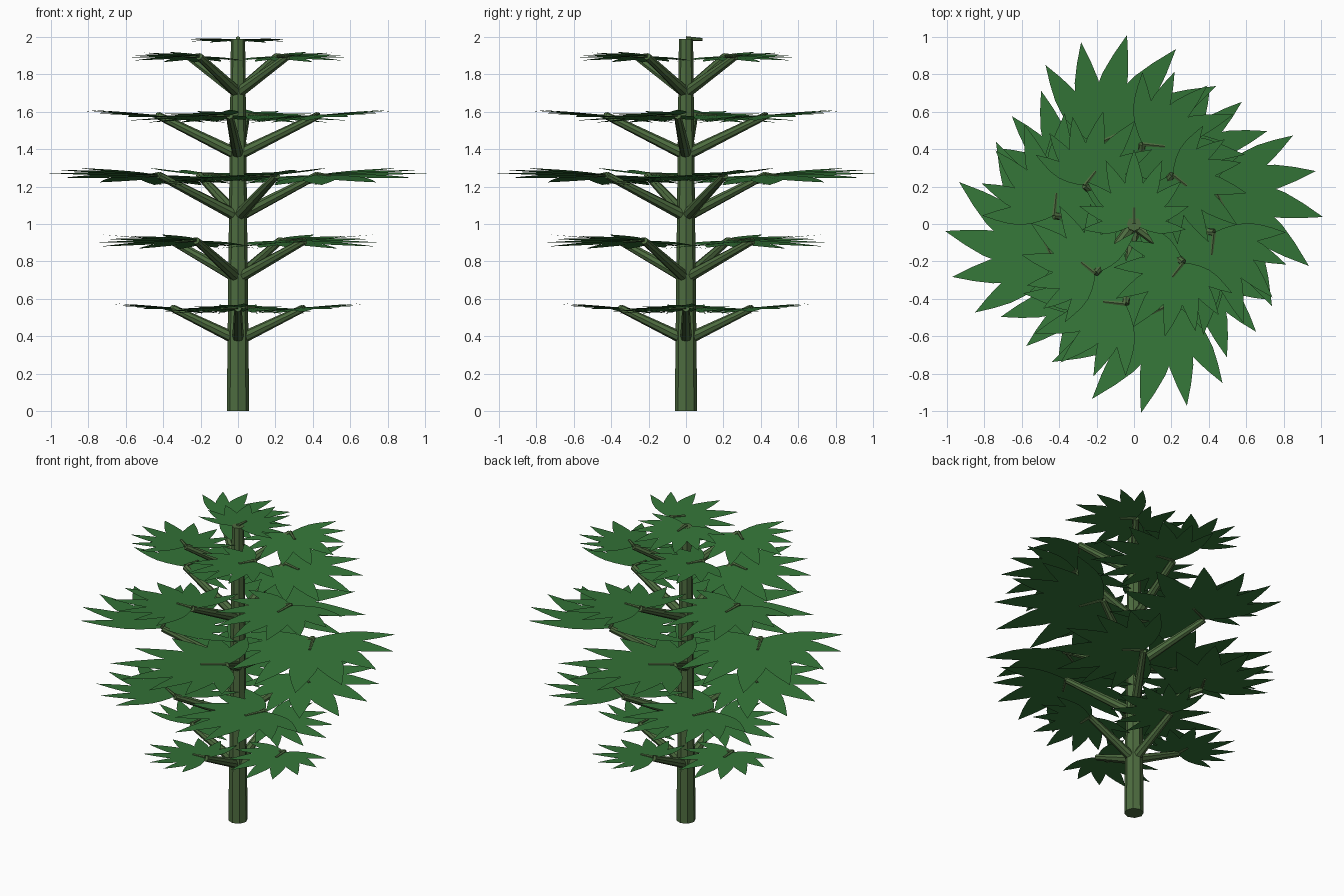
import bpy, bmesh
from math import sin, cos, radians, pi
from mathutils import Vector

if "Cube" in bpy.data.objects:
    bpy.data.objects.remove(bpy.data.objects["Cube"])


def material(name, rgb):
    m = bpy.data.materials.new(name)
    m.diffuse_color = (*rgb, 1)
    m.use_nodes = True
    m.node_tree.nodes["Principled BSDF"].inputs["Base Color"].default_value = m.diffuse_color
    return m


BARK = material("stem_green", (0.075, 0.15, 0.05))
LEAF = material("leaf_green", (0.035, 0.18, 0.04))


def finish(bm, name, mat):
    me = bpy.data.meshes.new(name)
    bm.to_mesh(me)
    bm.free()
    me.materials.append(mat)
    ob = bpy.data.objects.new(name, me)
    bpy.context.collection.objects.link(ob)
    return ob


def limb(name, a, b, r1, r2, sides=8):
    """Tapered rod between two points."""
    a, b = Vector(a), Vector(b)
    d = b - a
    bm = bmesh.new()
    bmesh.ops.create_cone(bm, cap_ends=True, segments=sides, radius1=r1,
                          radius2=r2, depth=d.length)
    rot = d.to_track_quat('Z', 'Y')
    for v in bm.verts:
        v.co = rot @ v.co + (a + b) / 2
    return finish(bm, name, BARK)


# half outline of one leaflet: (fraction of length, half width)
OUTLINE = [(0.12, 0.055), (0.28, 0.105), (0.45, 0.13), (0.62, 0.115), (0.8, 0.068)]
LENGTHS = [1.0, 0.93, 0.85, 0.77, 0.7]


def leaf(name, base, heading, size, rise, droop):
    """Palmate fan of nine leaflets with its short leaf stalk."""
    base = Vector(base)
    ahead = Vector((cos(heading), sin(heading), -droop))
    out = Vector((-sin(heading), cos(heading), rise))
    bm = bmesh.new()
    for i in range(-4, 5):
        a = radians(24 * i)
        n = LENGTHS[abs(i)] * size
        along = ahead * cos(a) + out * sin(a)
        side = out * cos(a) - ahead * sin(a)
        lift = Vector((0, 0, -0.001 * abs(i) - (0.0005 if i < 0 else 0)))
        pts = ([(0, 0)] + OUTLINE + [(1, 0)]
               + [(t, -w) for t, w in reversed(OUTLINE)])
        # outline runs clockwise, so reverse it to face upward
        bm.faces.new([bm.verts.new(base + lift + along * t * n + side * w * n)
                      for t, w in reversed(pts)])
    finish(bm, name, LEAF)
    limb(name + "_stalk", base, base + ahead * size * 0.22, 0.012, 0.008, 6)


# main stem
limb("stem", (0, 0, 0), (0, 0, 1.99), 0.06, 0.038)

# five tiers of four branches: base z, tip z, tip radius, leaf size
TIERS = [(0.38, 0.55, 0.35, 0.42),
         (0.71, 0.91, 0.42, 0.60),
         (1.04, 1.26, 0.47, 0.72),
         (1.37, 1.58, 0.43, 0.55),
         (1.70, 1.895, 0.335, 0.44)]
for t, (z0, z1, r, size) in enumerate(TIERS):
    for k in range(4):
        a = radians(58 * t) + k * pi / 2
        tip = (r * cos(a), r * sin(a), z1)
        limb(f"branch_{t}_{k}", (0, 0, z0), tip, 0.032, 0.02)
        leaf(f"leaf_{t}_{k}", (tip[0], tip[1], z1 + 0.006), a - pi / 2,
             size, 0.07, 0.06)

# crown leaf
leaf("crown_leaf", (0, 0, 1.992), pi / 2, 0.4, 0, 0.06)
